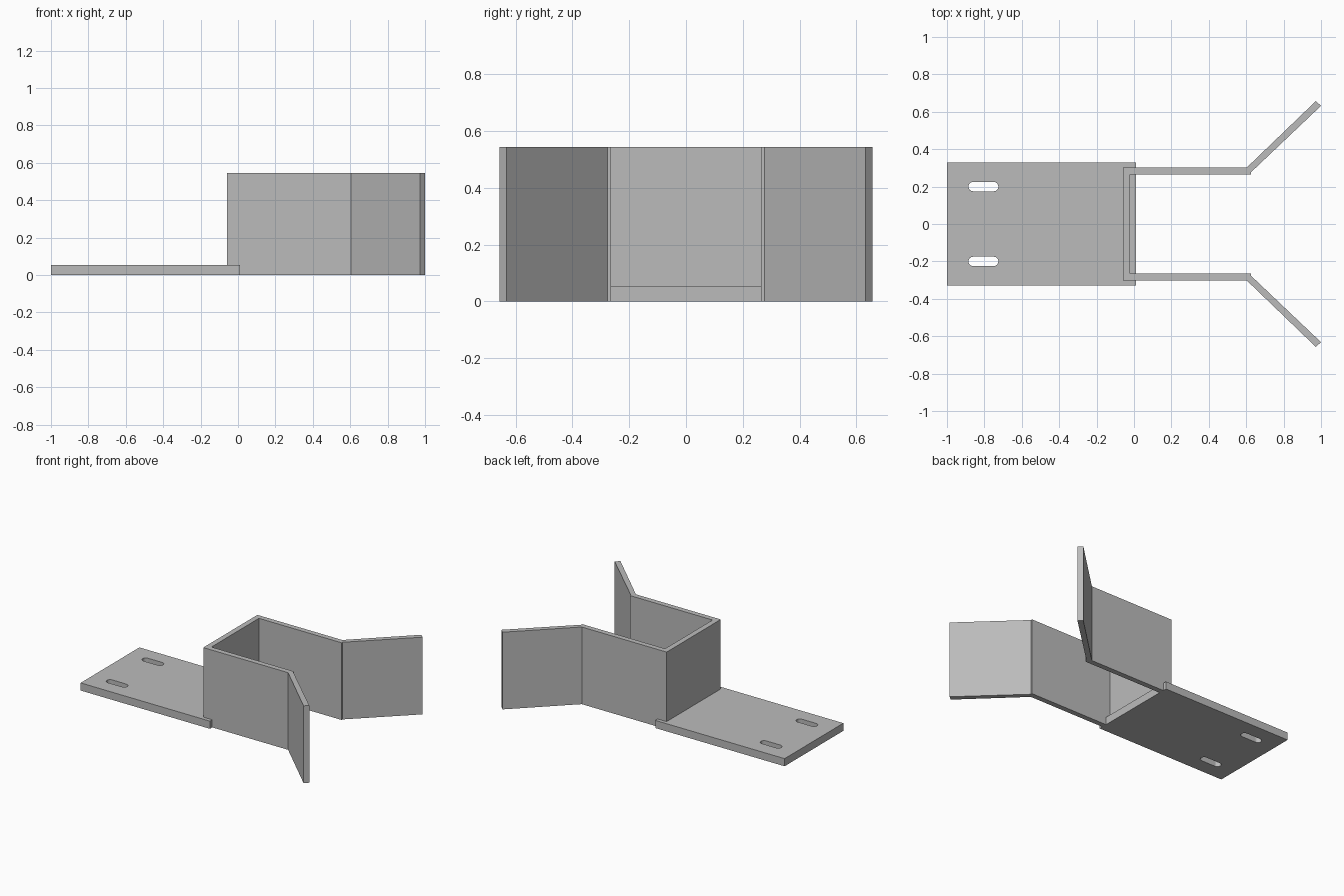
import bpy, bmesh
from math import pi, sin, cos

cube = bpy.data.objects.get("Cube")
if cube:
    bpy.data.objects.remove(cube, do_unlink=True)

steel = bpy.data.materials.new("grey_steel")
steel.use_nodes = True
steel.diffuse_color = (0.5, 0.5, 0.5, 1)
steel.node_tree.nodes["Principled BSDF"].inputs["Base Color"].default_value = steel.diffuse_color


def extruded(name, loops, height):
    """Solid from an outline (first loop) and holes (other loops), standing on z = 0."""
    bm = bmesh.new()
    for loop in loops:
        verts = [bm.verts.new((x, y, 0)) for x, y in loop]
        for a, b in zip(verts, verts[1:] + verts[:1]):
            bm.edges.new((a, b))
    bmesh.ops.triangle_fill(bm, use_beauty=True, edges=bm.edges[:], normal=(0, 0, 1))
    result = bmesh.ops.extrude_face_region(bm, geom=bm.faces[:], use_keep_orig=True)
    top = [g for g in result["geom"] if isinstance(g, bmesh.types.BMVert)]
    bmesh.ops.translate(bm, verts=top, vec=(0, 0, height))
    bmesh.ops.recalc_face_normals(bm, faces=bm.faces[:])
    mesh = bpy.data.meshes.new(name)
    bm.to_mesh(mesh)
    bm.free()
    mesh.materials.append(steel)
    obj = bpy.data.objects.new(name, mesh)
    bpy.context.collection.objects.link(obj)
    return obj


def slot(x0, x1, y, r, steps=8):
    """Rounded slot outline along x."""
    arc = [-pi / 2 + pi * i / steps for i in range(steps + 1)]
    return ([(x1 - r + r * cos(a), y + r * sin(a)) for a in arc] +
            [(x0 + r - r * cos(a), y - r * sin(a)) for a in arc])


# Base plate with two mounting slots
plate = [(-1, -0.328), (0.01, -0.328), (0.01, 0.328), (-1, 0.328)]
extruded("base_plate", [plate] + [slot(-0.885, -0.725, y, 0.025) for y in (-0.2, 0.2)], 0.054)

# U-shaped bracket with flared wings: half outline, mirrored across y = 0
half = [(-0.06, 0.302), (0.603, 0.302), (0.972, 0.657), (1.0, 0.632),
        (0.625, 0.276), (0.625, 0.265), (-0.022, 0.265)]
extruded("flared_bracket", [half + [(x, -y) for x, y in reversed(half)]], 0.545)
